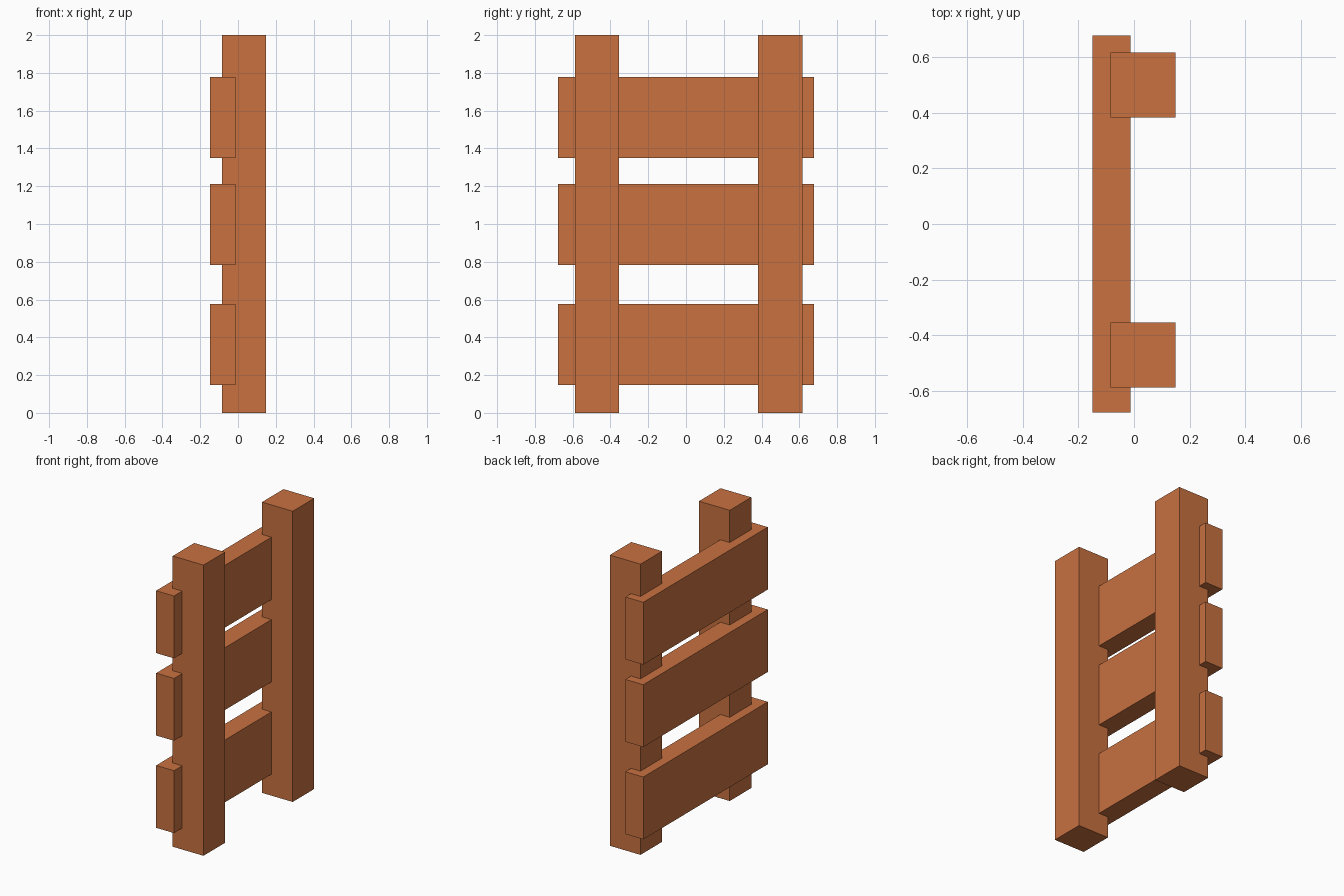
import bpy

if "Cube" in bpy.data.objects:
    bpy.data.objects.remove(bpy.data.objects["Cube"])

wood = bpy.data.materials.new("orange_wood")
wood.diffuse_color = (0.578, 0.165, 0.051, 1.0)
wood.use_nodes = True
wood.node_tree.nodes["Principled BSDF"].inputs["Base Color"].default_value = wood.diffuse_color


def box(name, x, y, z):
    """Add a box spanning the given (min, max) ranges."""
    spans = (x, y, z)
    bpy.ops.mesh.primitive_cube_add(size=1, location=[(a + b) / 2 for a, b in spans])
    obj = bpy.context.object
    obj.name = name
    obj.scale = [b - a for a, b in spans]
    bpy.ops.object.transform_apply(location=False, rotation=False, scale=True)
    obj.data.materials.append(wood)
    return obj


# Two square upright posts
for name, y0 in (("front_post", -0.588), ("back_post", 0.382)):
    box(name, (-0.085, 0.149), (y0, y0 + 0.234), (0.0, 2.0))

# Three horizontal planks let into the posts
for name, z0 in (("lower_plank", 0.147), ("middle_plank", 0.782), ("upper_plank", 1.349)):
    box(name, (-0.149, -0.013), (-0.677, 0.677), (z0, z0 + 0.429))
